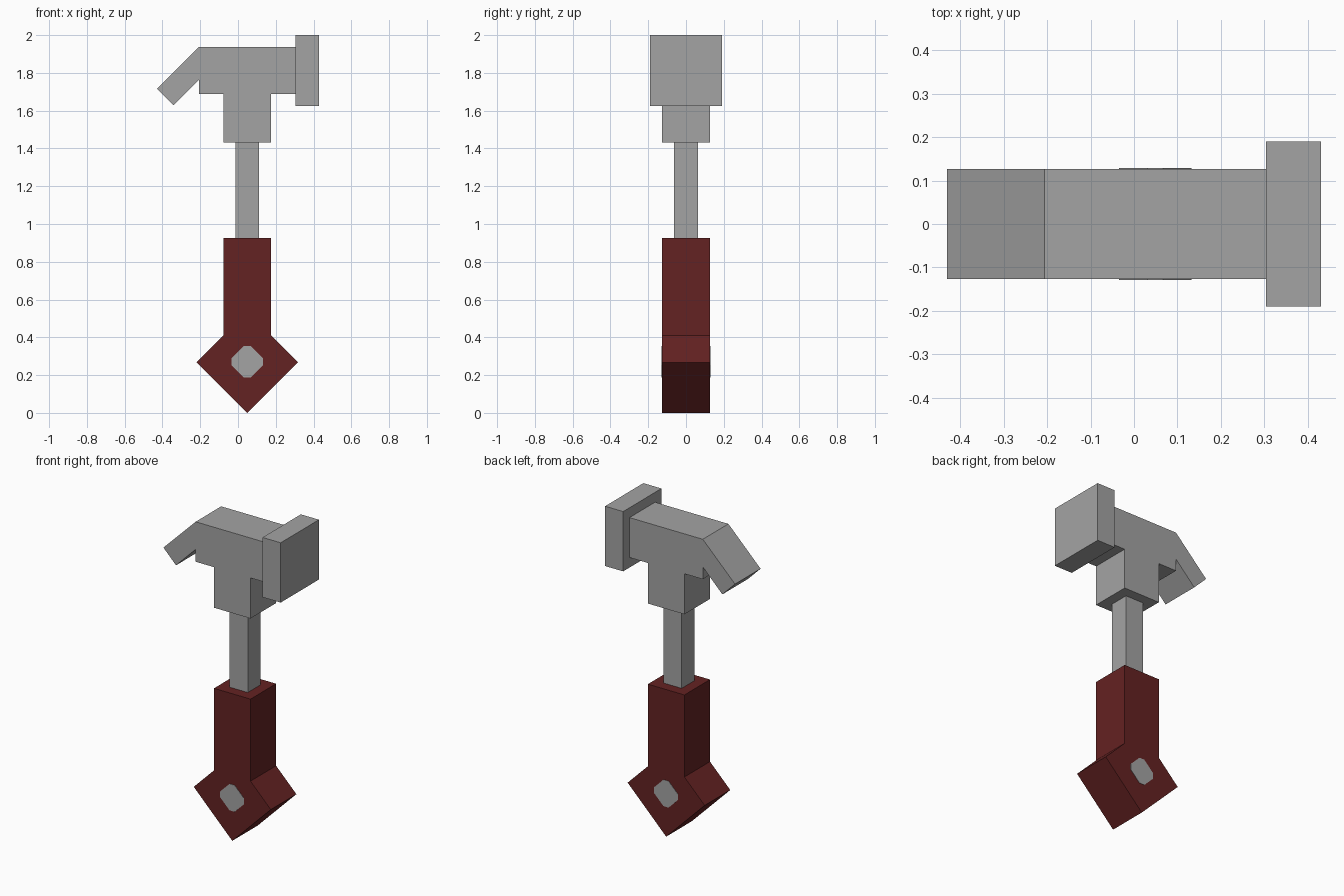
import bpy
import bmesh

cube = bpy.data.objects.get("Cube")
if cube:
    bpy.data.objects.remove(cube, do_unlink=True)


def make_material(name, rgb):
    mat = bpy.data.materials.new(name)
    mat.use_nodes = True
    mat.diffuse_color = (*rgb, 1)
    bsdf = next(n for n in mat.node_tree.nodes if n.type == 'BSDF_PRINCIPLED')
    bsdf.inputs["Base Color"].default_value = (*rgb, 1)
    return mat


STEEL = make_material("grey steel", (0.37, 0.37, 0.37))
RED = make_material("dark red grip", (0.127, 0.016, 0.016))


def extrude_profile(name, points, y0, y1, mat):
    """Extrude an x/z outline from y0 to y1."""
    bm = bmesh.new()
    face = bm.faces.new([bm.verts.new((x, y0, z)) for x, z in points])
    ext = bmesh.ops.extrude_face_region(bm, geom=[face])
    verts = [v for v in ext["geom"] if isinstance(v, bmesh.types.BMVert)]
    bmesh.ops.translate(bm, verts=verts, vec=(0, y1 - y0, 0))
    bmesh.ops.recalc_face_normals(bm, faces=bm.faces)
    mesh = bpy.data.meshes.new(name)
    bm.to_mesh(mesh)
    bm.free()
    mesh.materials.append(mat)
    obj = bpy.data.objects.new(name, mesh)
    bpy.context.collection.objects.link(obj)
    return obj


def box(name, x0, x1, z0, z1, half_y, mat):
    return extrude_profile(name, [(x0, z0), (x1, z0), (x1, z1), (x0, z1)],
                           -half_y, half_y, mat)


CX = 0.049        # axis of the handle
HW = 0.127        # half width of the square sections
PZ, PR = 0.268, 0.268   # pommel centre height and half diagonal

# Grip flowing into the diamond pommel
shoulder = PZ + PR - HW
extrude_profile("grip_and_pommel", [
    (CX, 0), (CX + PR, PZ), (CX + HW, shoulder), (CX + HW, 0.925),
    (CX - HW, 0.925), (CX - HW, shoulder), (CX - PR, PZ)], -HW, HW, RED)

# Diamond inlays with clipped corners, one on each side of the pommel
A, B = 0.083, 0.018
inlay = [(CX + dx, PZ + 0.003 + dz) for dx, dz in (
    (-B, -A), (B, -A), (A, -B), (A, B), (B, A), (-B, A), (-A, B), (-A, -B))]
for name, side in (("front_inlay", -1), ("back_inlay", 1)):
    extrude_profile(name, inlay, side * (HW - 0.002), side * (HW + 0.002), STEEL)

# Shaft
box("shaft", CX - 0.063, CX + 0.063, 0.92, 1.44, 0.063, STEEL)

# Head with collar below and the sloping claw on the right side
extrude_profile("head_and_claw", [
    (CX - HW, 1.432), (CX + HW, 1.432), (CX + HW, 1.687), (0.304, 1.687),
    (0.304, 1.938), (-0.206, 1.938), (-0.43, 1.716), (-0.342, 1.628),
    (-0.206, 1.764), (-0.206, 1.687), (CX - HW, 1.687)], -HW, HW, STEEL)

# Striking face
box("striking_face", 0.304, 0.43, 1.624, 2.0, 0.19, STEEL)
